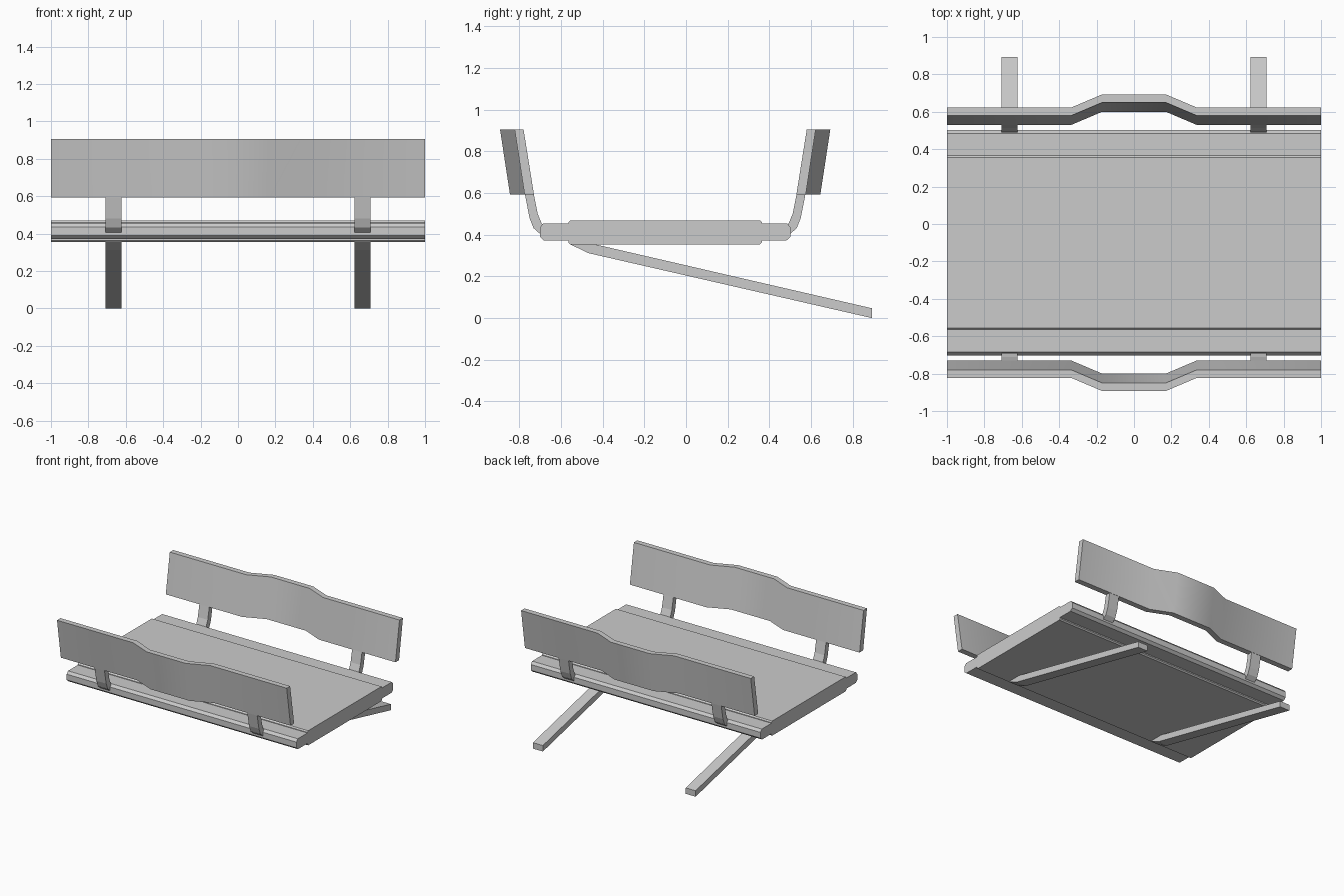
import bpy, bmesh

if "Cube" in bpy.data.objects:
    bpy.data.objects.remove(bpy.data.objects["Cube"])

MID_Y = -0.1      # the two backrests mirror about this line
POST_X = 0.665    # brackets and legs sit at +/- this x


def loft(name, sections, smooth=False):
    """Join equal-sized closed sections into a capped solid."""
    bm = bmesh.new()
    rings = [[bm.verts.new(p) for p in s] for s in sections]
    n = len(rings[0])
    for a, b in zip(rings, rings[1:]):
        for i in range(n):
            j = (i + 1) % n
            bm.faces.new((a[i], a[j], b[j], b[i]))
    bm.faces.new(rings[0])
    bm.faces.new(rings[-1])
    bmesh.ops.recalc_face_normals(bm, faces=bm.faces)
    mesh = bpy.data.meshes.new(name)
    bm.to_mesh(mesh)
    bm.free()
    ob = bpy.data.objects.new(name, mesh)
    bpy.context.collection.objects.link(ob)
    if smooth:
        bpy.ops.object.select_all(action='DESELECT')
        ob.select_set(True)
        bpy.context.view_layer.objects.active = ob
        bpy.ops.object.shade_smooth_by_angle(angle=0.56)
    return ob


def extrude_x(name, profile, x0, x1):
    return loft(name, [[(x, y, z) for y, z in profile] for x in (x0, x1)])


def flip(y, front):
    return 2 * MID_Y - y if front else y


def symmetric(half):
    """Complete a half profile (at +y) across the middle line."""
    return half + [(flip(y, True), z) for y, z in reversed(half)]


# Seat: thin slab with chamfered long edges, plus thicker centre board
extrude_x("seat_slab", symmetric([(0.482, 0.372), (0.502, 0.39), (0.502, 0.435), (0.485, 0.455)]), -1, 1)
extrude_x("seat_board", symmetric([(0.356, 0.354), (0.365, 0.363), (0.365, 0.46), (0.356, 0.469)]), -1, 1)

# Backrest plan outline (x, backward bow) and bent bracket profile (y, z)
BOW = [(-1, 0), (-0.335, 0), (-0.17, 0.07), (0.17, 0.07), (0.335, 0), (1, 0)]
PANEL = [(0.53, 0.593), (0.575, 0.593), (0.623, 0.906), (0.58, 0.906)]
BRACKET = [(0.45, 0.39), (0.485, 0.39), (0.532, 0.432), (0.551, 0.48), (0.574, 0.597),
           (0.534, 0.61), (0.512, 0.5), (0.492, 0.452), (0.45, 0.44)]

for front, label in ((False, "back"), (True, "front")):
    loft(label + "_backrest",
         [[(x, flip(y + bow, front), z) for y, z in PANEL] for x, bow in BOW], smooth=True)
    for side, sx in (("left", -1), ("right", 1)):
        extrude_x(f"{label}_{side}_bracket", [(flip(y, front), z) for y, z in BRACKET],
                  sx * POST_X - 0.043, sx * POST_X + 0.043)

# Slanted support legs running down to the ground behind the seat
LEG = [(-0.56, 0.356), (-0.47, 0.312), (0.892, 0.0), (0.892, 0.047), (-0.42, 0.35), (-0.45, 0.356)]
for side, sx in (("left", -1), ("right", 1)):
    extrude_x(side + "_leg", LEG, sx * POST_X - 0.043, sx * POST_X + 0.043)
